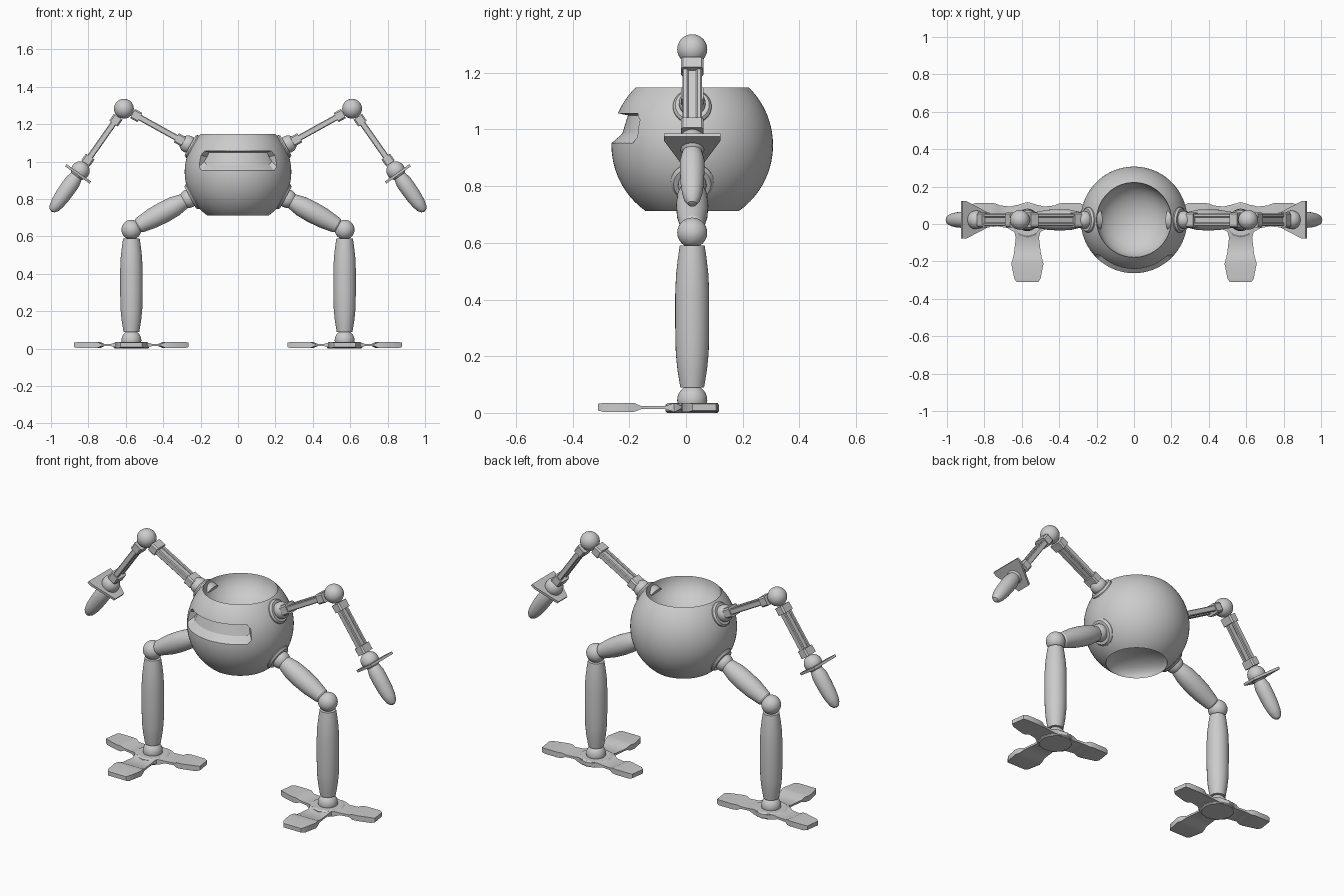
import bpy, bmesh
from math import sin, cos, pi, radians
from mathutils import Matrix, Vector

if "Cube" in bpy.data.objects:
    bpy.data.objects.remove(bpy.data.objects["Cube"])

grey = bpy.data.materials.new("plain grey")
grey.diffuse_color = (0.6, 0.6, 0.6, 1)
grey.use_nodes = True
grey.node_tree.nodes["Principled BSDF"].inputs["Base Color"].default_value = grey.diffuse_color
Y0 = 0.022                      # depth of the limb plane
CORE = Vector((0, Y0, 0.945))   # middle of the body


def skin(name, rings, matrix=Matrix()):
    """Join rings of points into a closed, capped shell."""
    bm = bmesh.new()
    vs = [[bm.verts.new(p) for p in ring] for ring in rings]
    n = len(vs[0])
    for a, b in zip(vs, vs[1:]):
        for i in range(n):
            bm.faces.new((a[i], a[(i + 1) % n], b[(i + 1) % n], b[i]))
    bm.faces.new(vs[0])
    bm.faces.new(vs[-1])
    bmesh.ops.remove_doubles(bm, verts=bm.verts, dist=1e-5)
    bmesh.ops.recalc_face_normals(bm, faces=bm.faces)
    me = bpy.data.meshes.new(name)
    bm.to_mesh(me)
    bm.free()
    me.materials.append(grey)
    ob = bpy.data.objects.new(name, me)
    ob.matrix_world = matrix
    bpy.context.collection.objects.link(ob)
    return ob


def lathe(name, profile, matrix=Matrix(), n=32):
    return skin(name, [[(r * cos(2 * pi * i / n), r * sin(2 * pi * i / n), z)
                        for i in range(n)] for r, z in profile], matrix)


def ball(name, r, matrix, lo=0):
    prof = [(r * sin(a), -r * cos(a)) for a in
            [lo + (pi - lo) * i / 16 for i in range(17)]]
    prof[-1] = (0, r)
    return lathe(name, prof, matrix)


def block(name, x, y, z0, z1, matrix, b=0.008):
    """Box along z with chamfered long edges."""
    o = [(x, y - b), (x - b, y), (b - x, y), (-x, y - b),
         (-x, b - y), (b - x, -y), (x - b, -y), (x, b - y)]
    return skin(name, [[(px, py, z) for px, py in o] for z in (z0, z1)], matrix)


def frame(origin, direction):
    """Local z along the limb, local y along depth."""
    z = Vector(direction).normalized()
    y = Vector((0, 1, 0))
    x = y.cross(z)
    return Matrix.Translation(origin) @ Matrix((x, y, z)).transposed().to_4x4()


# Body: truncated ball with a hollow in the top and the bottom
R, steps = 0.285, 28
a0, a1 = math_lo, math_hi = -0.617, 0.793   # sharp hollow edges as angles about the ball
a0 = -0.953
rb, zb = R * cos(a0), R * sin(a0)
rt, zt = R * cos(a1), R * sin(a1)
prof = [(rb * sin(i * pi / 20), zb + 0.08 * cos(i * pi / 20)) for i in range(10)]
prof += [(R * cos(a0 + (a1 - a0) * i / steps), R * sin(a0 + (a1 - a0) * i / steps))
         for i in range(steps + 1)]
prof += [(rt * sin(i * pi / 24), zt - 0.15 * cos(i * pi / 24)) for i in range(11, -1, -1)]
body = lathe("body", prof, Matrix.Translation(CORE), 72)

# Face slot: curved recess with clipped ends
rings = []
for i in range(-11, 12):
    t = 0.82 * i / 11
    c = 0.025 if abs(i) == 11 else 0.0
    rings.append([(p * sin(t), -p * cos(t), z) for p, z in
                  ((0.31, -0.016 + c), (0.31, 0.122 - c), (0.227, 0.105 - c), (0.247, 0.04 + c * 0.6))])
cutter = skin("slot_cutter", rings, Matrix.Translation(CORE))
cutter.hide_render = True
mod = body.modifiers.new("slot", 'BOOLEAN')
mod.operation, mod.solver, mod.object = 'DIFFERENCE', 'EXACT', cutter
bpy.context.view_layer.objects.active = body
bpy.ops.object.modifier_apply(modifier="slot")
bpy.data.objects.remove(cutter)


def strut(name, m, z0, z1):
    """Two rails with a thin web, clamped at both ends."""
    for k in (-1, 1):
        block(name + "_rail", 0.016, 0.010, z0, z1, m @ Matrix.Translation((0, 0.024 * k, 0)), 0.004)
    block(name + "_web", 0.008, 0.02, z0, z1, m, 0.002)
    block(name + "_clamp", 0.028, 0.040, z0 - 0.022, z0 + 0.022, m)
    block(name + "_clamp", 0.028, 0.040, z1 - 0.022, z1 + 0.022, m)


def toe(name, sections, matrix):
    skin(name, [[(-w, d, lo), (w, d, lo), (w, d, hi), (-w, d, hi)]
                for d, w, lo, hi in sections], matrix)


front_toe = [(0.04, 0.075, 0.0, 0.033), (0.07, 0.068, 0.006, 0.033), (0.095, 0.062, 0.013, 0.024),
             (0.18, 0.072, 0.013, 0.024), (0.205, 0.078, 0.004, 0.035), (0.235, 0.086, 0.004, 0.035),
             (0.315, 0.07, 0.004, 0.035), (0.332, 0.058, 0.008, 0.032)]
side_toe = [(0.04, 0.08, 0.0, 0.033), (0.075, 0.068, 0.006, 0.033), (0.10, 0.058, 0.013, 0.026),
            (0.155, 0.056, 0.013, 0.026), (0.175, 0.062, 0.004, 0.035), (0.20, 0.064, 0.004, 0.035),
            (0.285, 0.052, 0.004, 0.035), (0.303, 0.042, 0.008, 0.032)]

for s in (1, -1):
    # Shoulder and upper arm, pointing out from the body
    elbow = Vector((0.61 * s, Y0, 1.283))
    m = frame(CORE, elbow - CORE)
    lathe("shoulder_socket", [(0.068, 0.23), (0.068, 0.283), (0.06, 0.293), (0.05, 0.293)], m)
    ball("shoulder_joint", 0.047, m @ Matrix.Translation((0, 0, 0.305)))
    strut("upper_arm", m, 0.355, 0.622)
    ball("elbow", 0.053, Matrix.Translation(elbow))

    # Forearm, wrist, guard plate and hand
    m = frame(elbow, (0.575 * s, 0, -0.818))
    strut("forearm", m, 0.075, 0.335)
    ball("wrist", 0.05, m @ Matrix.Translation((0, 0, 0.405)))
    plate = [(0.08, 0.1), (0.055, 0.1), (-0.08, 0.042), (-0.08, -0.042), (0.055, -0.1), (0.08, -0.1)]
    skin("wrist_guard", [[(-s * x, y, z) for x, y in plate] for z in (0.419, 0.433)], m)
    lathe("hand", [(0.03, 0.43), (0.036, 0.45), (0.043, 0.48), (0.043, 0.53), (0.041, 0.58),
                   (0.036, 0.62), (0.028, 0.65), (0.016, 0.667), (0, 0.673)], m)

    # Hip, thigh and knee
    knee = Vector((0.57 * s, Y0, 0.636))
    m = frame(CORE, knee - CORE)
    lathe("hip_socket", [(0.076, 0.22), (0.076, 0.278), (0.066, 0.29), (0.05, 0.29)], m)
    ball("hip_joint", 0.05, m @ Matrix.Translation((0, 0, 0.30)))
    lathe("thigh", [(0.036, 0.315), (0.041, 0.325), (0.054, 0.385), (0.057, 0.45),
                    (0.054, 0.52), (0.042, 0.60), (0.034, 0.61)], m)
    ball("knee", 0.053, Matrix.Translation(knee))

    # Shin and ankle
    foot = Matrix.Translation((0.57 * s, Y0, 0))
    lathe("shin", [(0.042, 0.09), (0.052, 0.15), (0.058, 0.21), (0.060, 0.30), (0.060, 0.42),
                   (0.057, 0.49), (0.050, 0.55), (0.044, 0.59)], foot)
    ball("ankle", 0.053, foot @ Matrix.Translation((0, 0, 0.045)), 1.2)

    # Three-toed foot
    lathe("foot_hub", [(0.088, 0.0), (0.095, 0.006), (0.095, 0.028), (0.085, 0.035)], foot, 12)
    toe("front_toe", front_toe, foot @ Matrix.Rotation(pi, 4, 'Z'))
    for k in (-1, 1):
        toe("side_toe", side_toe, foot @ Matrix.Rotation(radians(82) * k, 4, 'Z'))

# Smooth round parts, keep hard edges
bpy.ops.object.select_all(action='SELECT')
bpy.context.view_layer.objects.active = body
bpy.ops.object.shade_smooth_by_angle(angle=radians(30))
